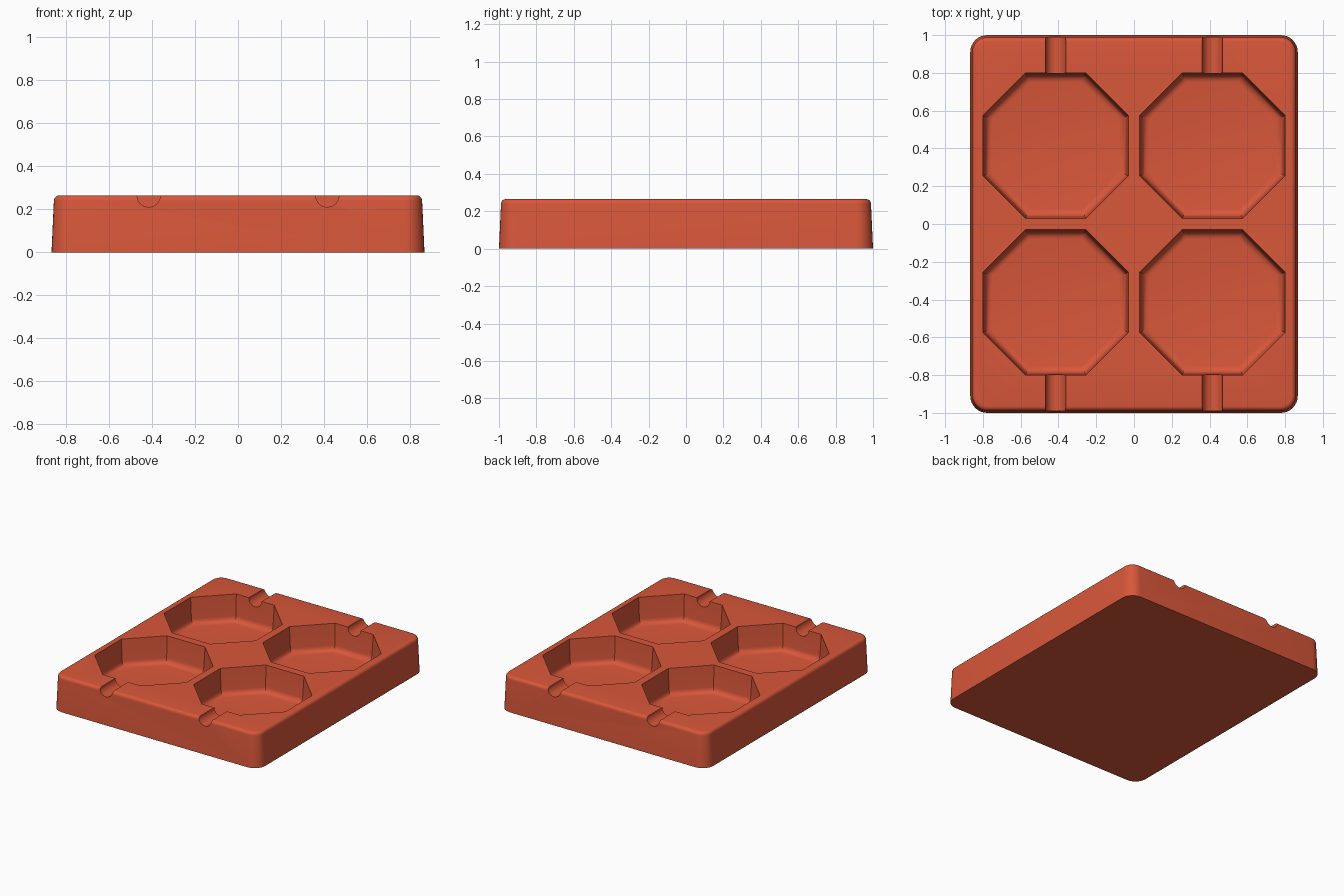
import bpy, bmesh, math

cube = bpy.data.objects.get("Cube")
if cube:
    bpy.data.objects.remove(cube, do_unlink=True)

red = bpy.data.materials.new("brick_red")
red.use_nodes = True
colour = (0.69, 0.095, 0.042, 1)
red.diffuse_color = colour
red.node_tree.nodes["Principled BSDF"].inputs["Base Color"].default_value = colour


def rounded_rect(hx, hy, r, steps=8):
    pts = []
    for q, (sx, sy) in enumerate([(1, 1), (-1, 1), (-1, -1), (1, -1)]):
        for i in range(steps + 1):
            a = (q + i / steps) * math.pi / 2
            pts.append((sx * (hx - r) + r * math.cos(a), sy * (hy - r) + r * math.sin(a)))
    return pts


def octagon(apothem):
    r = apothem / math.cos(math.pi / 8)
    return [(r * math.cos((i + 0.5) * math.pi / 4), r * math.sin((i + 0.5) * math.pi / 4))
            for i in range(8)]


def loft(name, rings, location=(0, 0, 0)):
    """Skin a stack of (outline, z) rings from bottom to top and cap both ends."""
    bm = bmesh.new()
    loops = [[bm.verts.new((x, y, z)) for x, y in pts] for pts, z in rings]
    for a, b in zip(loops, loops[1:]):
        n = len(a)
        for i in range(n):
            bm.faces.new((a[i], a[(i + 1) % n], b[(i + 1) % n], b[i]))
    bm.faces.new(loops[0][::-1])
    bm.faces.new(loops[-1])
    bmesh.ops.recalc_face_normals(bm, faces=bm.faces)
    mesh = bpy.data.meshes.new(name)
    bm.to_mesh(mesh)
    bm.free()
    mesh.materials.append(red)
    obj = bpy.data.objects.new(name, mesh)
    obj.location = location
    bpy.context.collection.objects.link(obj)
    return obj


def cut(target, cutter):
    bpy.context.view_layer.objects.active = target
    mod = target.modifiers.new("cut", "BOOLEAN")
    mod.operation = "DIFFERENCE"
    mod.solver = "EXACT"
    mod.object = cutter
    bpy.ops.object.modifier_apply(modifier=mod.name)
    bpy.data.objects.remove(cutter, do_unlink=True)


# Tray body: drafted walls and a rounded top edge
top, edge, steps = 0.265, 0.025, 5
rings = [(rounded_rect(0.867, 1.0, 0.09), 0)]
for i in range(steps + 1):
    a = i / steps * math.pi / 2
    inset = 0.011 + edge * (1 - math.cos(a))
    rings.append((rounded_rect(0.867 - inset, 1 - inset, 0.09 - inset),
                  top - edge + edge * math.sin(a)))
tray = loft("tray", rings)

# Octagonal pockets with a filleted floor
floor, fillet = 0.065, 0.04
pocket = []
for i in range(steps + 1):
    a = i / steps * math.pi / 2
    pocket.append((octagon(0.375 - fillet * (1 - math.sin(a))),
                   floor + fillet * (1 - math.cos(a))))
pocket.append((octagon(0.385), top))
pocket.append((octagon(0.386), top + 0.02))
for sx in (-1, 1):
    for sy in (-1, 1):
        cut(tray, loft("pocket_cutter", pocket, (sx * 0.415, sy * 0.415, 0)))

# Half-round grooves from the pockets to the front and back rims
for sx in (-1, 1):
    for sy in (-1, 1):
        bpy.ops.mesh.primitive_cylinder_add(vertices=32, radius=0.054, depth=0.4,
                                            location=(sx * 0.415, sy * 0.9, top),
                                            rotation=(math.pi / 2, 0, 0))
        groove = bpy.context.object
        groove.data.materials.append(red)
        cut(tray, groove)

# Smooth shading with crisp rims
bpy.ops.object.select_all(action="DESELECT")
tray.select_set(True)
bpy.context.view_layer.objects.active = tray
bpy.ops.object.shade_smooth_by_angle(angle=math.radians(30))
